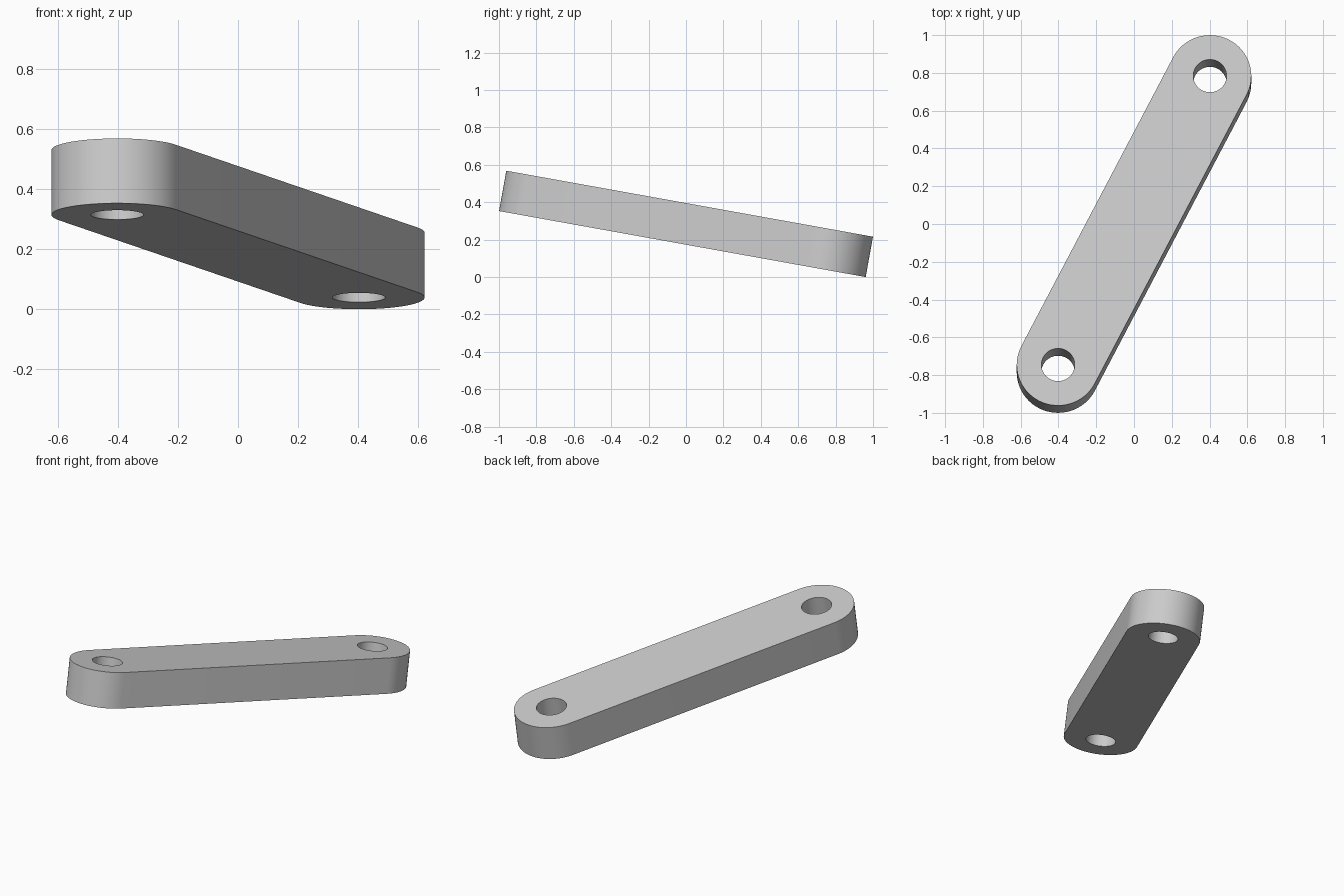
import bpy, bmesh
from math import radians, sin, cos, pi, atan2
from mathutils import Vector

cube = bpy.data.objects.get("Cube")
if cube:
    bpy.data.objects.remove(cube, do_unlink=True)

RADIUS = 0.219        # rounded end radius
HOLE = 0.088          # pin hole radius
THICK = 0.219         # plate thickness
TILT = radians(-10.2)
PIN = Vector((0.402, 0.777))   # pin centre; the other is its opposite
STEPS = 32            # segments per rounded end

# Material
grey = bpy.data.materials.new("light grey")
grey.use_nodes = True
colour = (0.6, 0.6, 0.6, 1)
grey.diffuse_color = colour
grey.node_tree.nodes["Principled BSDF"].inputs["Base Color"].default_value = colour


def prism(name, outline, height):
    """Extrude a closed outline, centred on z = 0."""
    bm = bmesh.new()
    face = bm.faces.new([bm.verts.new((x, y, -height / 2)) for x, y in outline])
    top = bmesh.ops.extrude_face_region(bm, geom=[face])["geom"]
    verts = [v for v in top if isinstance(v, bmesh.types.BMVert)]
    bmesh.ops.translate(bm, vec=(0, 0, height), verts=verts)
    bmesh.ops.recalc_face_normals(bm, faces=bm.faces)
    mesh = bpy.data.meshes.new(name)
    bm.to_mesh(mesh)
    bm.free()
    mesh.materials.append(grey)
    obj = bpy.data.objects.new(name, mesh)
    bpy.context.collection.objects.link(obj)
    return obj


def arc(centre, radius, start, sweep, count):
    return [(centre.x + radius * cos(start + sweep * i / count),
             centre.y + radius * sin(start + sweep * i / count)) for i in range(count + 1)]


# Link bar: two half circles joined by straight sides
side = atan2(PIN.y, PIN.x) - pi / 2
outline = arc(PIN, RADIUS, side, pi, STEPS) + arc(-PIN, RADIUS, side + pi, pi, STEPS)
bar = prism("link_bar", outline, THICK)
bpy.context.view_layer.objects.active = bar
bar.select_set(True)

# Pin holes through both ends
for centre in (PIN, -PIN):
    cutter = prism("hole_cutter", arc(centre, HOLE, 0, 2 * pi, 2 * STEPS)[:-1], THICK * 2)
    cutter.hide_render = True
    cut = bar.modifiers.new("pin_hole", "BOOLEAN")
    cut.operation = "DIFFERENCE"
    cut.solver = "EXACT"
    cut.object = cutter
    bpy.ops.object.modifier_apply(modifier=cut.name)
    bpy.data.objects.remove(cutter, do_unlink=True)

# Smooth round walls, crisp rims
bpy.ops.object.shade_smooth_by_angle(angle=radians(30))

# Tilt the bar and rest it on the floor
bar.rotation_euler = (TILT, 0, 0)
half_length = PIN.y + RADIUS
bar.location.z = half_length * sin(-TILT) + THICK / 2 * cos(TILT)
